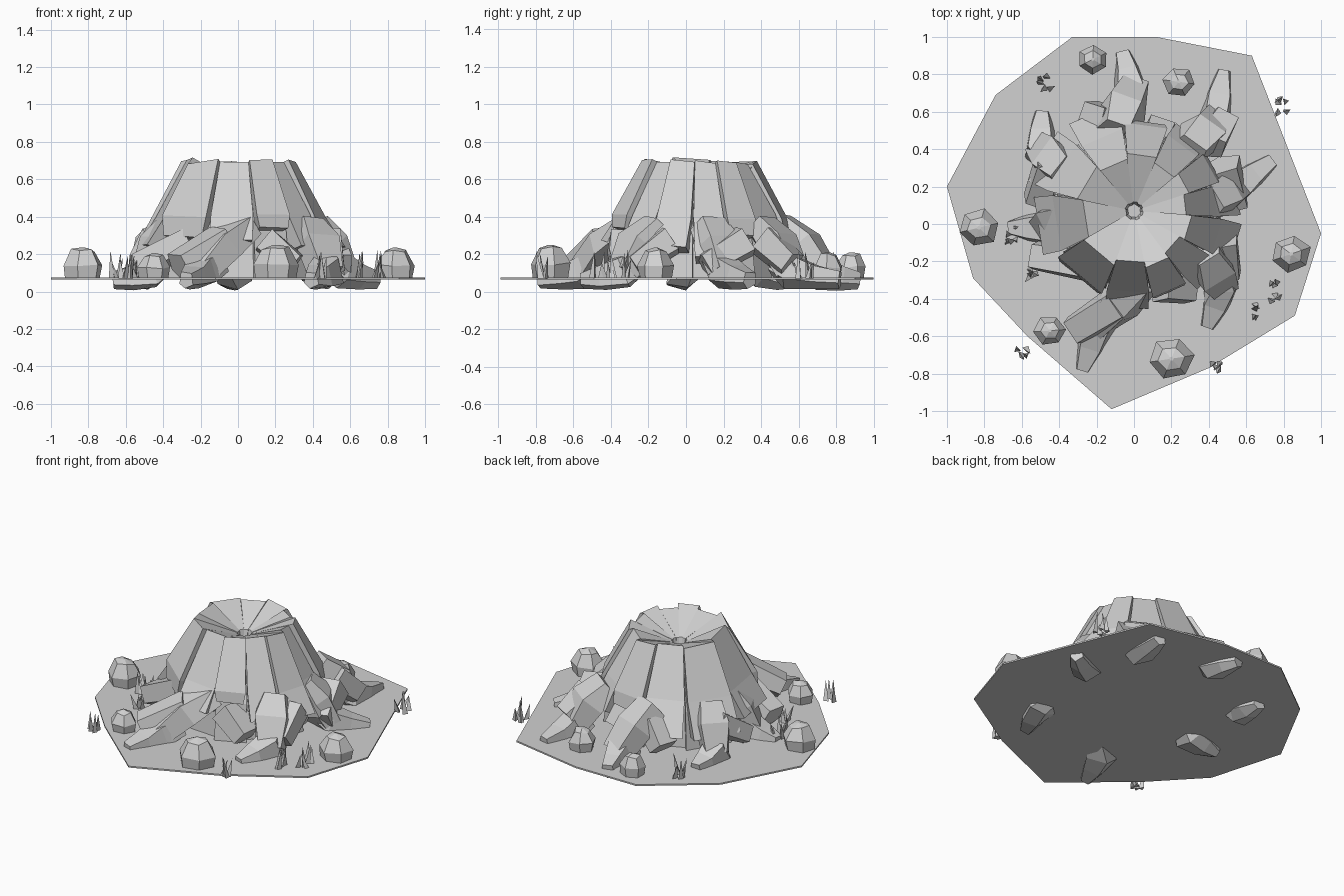
import bpy, bmesh, random
from math import sin, cos, radians, pi
from mathutils import Vector

random.seed(7)
rnd = random.uniform
if "Cube" in bpy.data.objects:
    bpy.data.objects.remove(bpy.data.objects["Cube"])

stone = bpy.data.materials.new("pale_grey_stone")
stone.use_nodes = True
GREY = (0.64, 0.64, 0.64, 1)
stone.diffuse_color = GREY
stone.node_tree.nodes["Principled BSDF"].inputs["Base Color"].default_value = GREY
GROUND = 0.075
CENTRE = Vector((0, 0.07, 0))
UP = Vector((0, 0, 1))


def finish(name, bm):
    bmesh.ops.recalc_face_normals(bm, faces=bm.faces)
    mesh = bpy.data.meshes.new(name)
    bm.to_mesh(mesh)
    bm.free()
    mesh.materials.append(stone)
    obj = bpy.data.objects.new(name, mesh)
    bpy.context.collection.objects.link(obj)


def loft(name, rings):
    """Skin a list of equal point rings and cap both ends."""
    bm = bmesh.new()
    rows = [[bm.verts.new(p) for p in ring] for ring in rings]
    n = len(rows[0])
    for a, b in zip(rows, rows[1:]):
        for i in range(n):
            bm.faces.new((a[i], a[(i + 1) % n], b[(i + 1) % n], b[i]))
    bm.faces.new(rows[0])
    bm.faces.new(rows[-1])
    finish(name, bm)


def polar(deg, r, z):
    return CENTRE + Vector((r * cos(radians(deg)), r * sin(radians(deg)), z))


def beam(name, path):
    """Five-sided rock bar along (point, width, height) stations."""
    pts = [Vector(p) for p, w, h in path]
    rings = []
    for i, (p, w, h) in enumerate(path):
        d = (pts[min(i + 1, len(pts) - 1)] - pts[max(i - 1, 0)]).normalized()
        side = d.cross(UP).normalized()
        up = side.cross(d)
        shape = ((-.5, -.3), (.1, -.5), (.5, -.2), (.36, .5), (-.38, .44))
        rings.append([pts[i] + side * w * (u + rnd(-.06, .06)) + up * h * (v + rnd(-.06, .06))
                      for u, v in shape])
    loft(name, rings)


# Ground slab
outline = [(-.33, 1), (.12, 1), (.63, .9), (1, -.05), (.86, -.49), (.4, -.77),
           (-.12, -.99), (-.57, -.6), (-.86, -.29), (-1, .2), (-.74, .69)]
loft("ground_slab", [[(x, y, z) for x, y in outline] for z in (GROUND - .01, GROUND)])

# Columns round the cone: angle, foot radius, foot height
columns = [(8, .57, .2), (28, .49, .3), (52, .52, .24), (82, .49, .3), (112, .58, .22),
           (148, .59, .2), (188, .54, .24), (232, .48, .3), (268, .53, .28),
           (295, .48, .34), (318, .54, .25), (343, .58, .25)]
rim = []
for i, (ang, foot_r, foot_z) in enumerate(columns):
    before = columns[i - 1][0] - (360 if i == 0 else 0)
    after = columns[(i + 1) % len(columns)][0] + (360 if i == len(columns) - 1 else 0)
    lo, hi = (ang + before) / 2, (ang + after) / 2
    push = .015 if i % 2 else -.015
    top = .705 + rnd(-.02, .012)
    rings = []
    for r, z, thick, drop, inset in ((.295 + push, top, .03, .07, 0),
                                     (.46 + push, .4, .15, .05, .03),
                                     (foot_r, foot_z, .2, .06, .1)):
        cut = (hi - lo) * inset
        a, b = lo + cut, hi - cut
        rings.append([polar(a, r - thick, z - drop), polar(b, r - thick, z - drop),
                      polar(b, r, z + rnd(-.015, .015)), polar(a, r, z + rnd(-.015, .015))])
    loft("cone_column", rings)
    rim += [rings[0][3], rings[0][2]]


# Core behind the columns, with the bowl dropping to a small vent
def scaled_rim(factor, z):
    ring = [CENTRE.lerp(p, factor) for p in rim]
    for p in ring:
        p.z = z
    return ring


loft("cone_core_and_bowl", [scaled_rim(1.5, GROUND), scaled_rim(1.4, .32), scaled_rim(.93, .64),
                            rim, scaled_rim(.16, .6), scaled_rim(.12, .55)])

# Roots: shoulder, knee and tip of each
roots = [((-.1, .5), (-.01, .73), (-.06, .92)), ((.3, .4), (.43, .56), (.48, .82)),
         ((.4, .12), (.55, .2), (.74, .34)), ((.38, -.15), (.47, -.33), (.39, -.55)),
         ((.04, -.3), (-.2, -.54), (-.28, -.78)), ((-.34, .04), (-.47, -.02), (-.67, -.02)),
         ((-.37, .28), (-.5, .4), (-.49, .6))]
for shoulder, knee, tip in roots:
    s, k, t = (Vector(p).to_3d() for p in (shoulder, knee, tip))
    beam("root_shoulder", [(s + UP * .35, .18, .14), (s.lerp(k, .55) + UP * .25, .23, .18),
                           (k + UP * .1, .17, .15)])
    beam("root_toe", [(s.lerp(k, .6) + UP * .15, .13, .16), (k + UP * .1, .18, .18),
                      (k.lerp(t, .5) + UP * .075, .14, .13), (t + UP * .062, .08, .09)])

# Loose slabs leaning against the cone foot
for a, b in (((-.25, -.22), (-.53, -.17)), ((-.44, .33), (-.52, .12)), ((-.08, -.42), (-.32, -.57)),
             ((.1, .42), (.14, .52)), ((.46, -.08), (.49, -.28)), ((.48, .32), (.54, .1)),
             ((-.12, .54), (-.24, .58)), ((.4, .42), (.48, .56)), ((.14, -.32), (.3, -.34))):
    beam("foot_slab", [((*a, .27), .19, .17), ((*b, .14), .16, .14)])

# Boulders: flat-bottomed, upright sides and a blunt peak
for x, y, r, top in ((-.22, .88, .088, .21), (.24, .76, .088, .21), (-.83, -.02, .112, .235),
                     (.84, -.16, .112, .235), (-.45, -.57, .088, .205), (.2, -.72, .125, .25)):
    spin = rnd(0, pi)
    rings = []
    for size, level in ((.88, 0), (1, .42), (.58, .9), (.1, 1)):
        ring = []
        for k in range(6):
            turn = spin + k * pi / 3
            reach = r * size * rnd(.92, 1.04)
            lift = (top - GROUND) * (level + (rnd(-.06, .06) if 0 < level < 1 else 0))
            ring.append((x + reach * cos(turn), y + reach * .92 * sin(turn), GROUND + lift))
        rings.append(ring)
    loft("boulder", rings)

# Grass tufts of thin three-sided blades: centre, spread, blade count
for x, y, sx, sy, count in ((-.475, .76, .025, .05, 5), (.79, .62, .035, .04, 5),
                            (-.65, -.06, .03, .05, 6), (-.54, -.26, .02, .04, 4),
                            (-.6, -.68, .025, .03, 4), (.43, -.76, .04, .02, 5),
                            (.75, -.36, .03, .05, 6), (.68, -.46, .04, .04, 4)):
    bm = bmesh.new()
    for _ in range(count):
        foot = Vector((x + rnd(-sx, sx), y + rnd(-sy, sy), GROUND - .005))
        turn = rnd(0, pi)
        base = [bm.verts.new(foot + .02 * Vector((cos(turn + k * 2 * pi / 3),
                                                  sin(turn + k * 2 * pi / 3), 0)))
                for k in range(3)]
        tip = bm.verts.new(foot + Vector((rnd(-.03, .03), rnd(-.03, .03), rnd(.08, .16))))
        bm.faces.new(base)
        for k in range(3):
            bm.faces.new((base[k], base[(k + 1) % 3], tip))
    finish("grass_tuft", bm)
